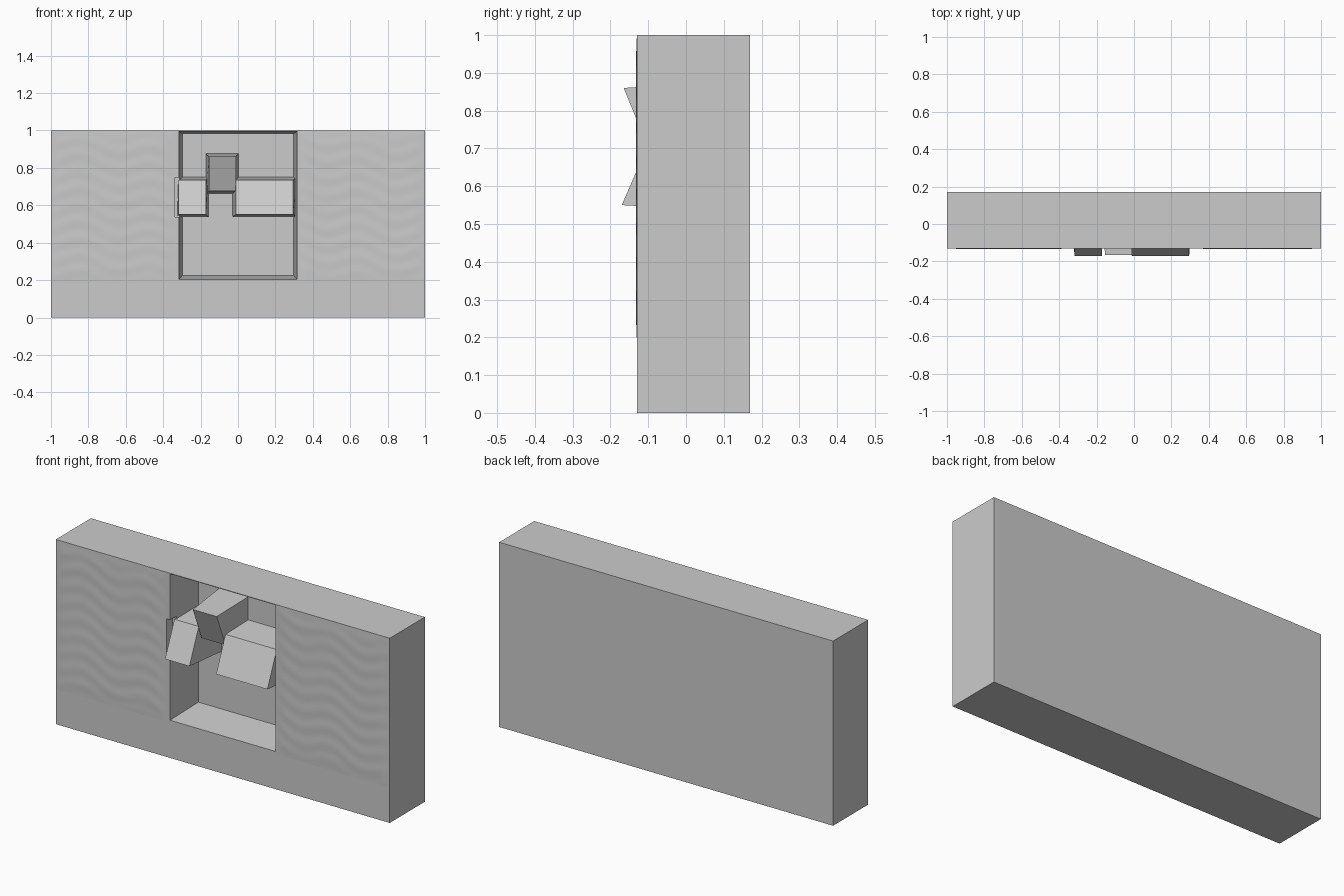
import bpy, bmesh, math

cube = bpy.data.objects.get("Cube")
if cube:
    bpy.data.objects.remove(cube, do_unlink=True)

grey = bpy.data.materials.new("stone_grey")
grey.use_nodes = True
colour = (0.6, 0.6, 0.6, 1)
grey.diffuse_color = colour
for node in grey.node_tree.nodes:
    if node.type == 'BSDF_PRINCIPLED':
        node.inputs["Base Color"].default_value = colour

WALL_FRONT, WALL_BACK = -0.13, 0.17
POCKET_BACK = 0.085


def add_object(name, bm):
    bmesh.ops.recalc_face_normals(bm, faces=bm.faces)
    mesh = bpy.data.meshes.new(name)
    bm.to_mesh(mesh)
    bm.free()
    mesh.materials.append(grey)
    obj = bpy.data.objects.new(name, mesh)
    bpy.context.collection.objects.link(obj)
    return obj


def block(name, front, back, y_low, y_high, y_back):
    """Tapered block; front and back are (x0, x1, z0, z1) rectangles.
    The front leans from y_low at its bottom to y_high at its top."""
    bm = bmesh.new()
    rings = []
    for (x0, x1, z0, z1), lo, hi in ((front, y_low, y_high), (back, y_back, y_back)):
        corners = ((x0, lo, z0), (x1, lo, z0), (x1, hi, z1), (x0, hi, z1))
        rings.append([bm.verts.new(c) for c in corners])
    a, b = rings
    bm.faces.new(a)
    bm.faces.new(b[::-1])
    for i in range(4):
        j = (i + 1) % 4
        bm.faces.new((a[i], b[i], b[j], a[j]))
    return add_object(name, bm)


def cut(target, cutter):
    mod = target.modifiers.new("cut", 'BOOLEAN')
    mod.operation, mod.solver, mod.object = 'DIFFERENCE', 'EXACT', cutter
    bpy.context.view_layer.objects.active = target
    bpy.ops.object.modifier_apply(modifier=mod.name)
    bpy.data.objects.remove(cutter, do_unlink=True)


# Wall slab with a drafted pocket and a side notch
slab = (-1, 1, 0, 1)
wall = block("wall", slab, slab, WALL_FRONT, WALL_FRONT, WALL_BACK)
pocket = block("pocket_cutter", (-0.317, 0.317, 0.203, 0.997),
               (-0.297, 0.297, 0.225, 0.98), -0.14, -0.14, POCKET_BACK)
cut(wall, pocket)
side = (-0.336, -0.25, 0.537, 0.748)
cut(wall, block("notch_cutter", side, side, -0.2, -0.2, -0.08))

# Blocks standing in the pocket, each with a leaning front
END = POCKET_BACK + 0.02
block("left_block", (-0.318, -0.172, 0.55, 0.735),
      (-0.338, -0.158, 0.535, 0.752), -0.17, -0.09, END)
block("right_block", (-0.012, 0.295, 0.55, 0.735),
      (-0.032, 0.312, 0.535, 0.752), -0.17, -0.09, END)
block("middle_block", (-0.155, -0.012, 0.677, 0.86),
      (-0.172, 0.003, 0.66, 0.877), -0.09, -0.165, END)


# Shallow weathered relief on the wall face
def relief(name, x0, x1, z0, z1):
    bm = bmesh.new()
    nx, nz = 50, 60
    grid = []
    for i in range(nx + 1):
        column = []
        for k in range(nz + 1):
            u, v = i / nx, k / nz
            x, z = x0 + (x1 - x0) * u, z0 + (z1 - z0) * v
            ripple = math.sin(9 * x + 70 * z + 2 * math.sin(17 * x)) * 0.0007
            fade = min(1, 12 * min(u, 1 - u, v, 1 - v))
            column.append(bm.verts.new((x, WALL_FRONT - (0.002 + ripple) * fade, z)))
        grid.append(column)
    for i in range(nx):
        for k in range(nz):
            bm.faces.new((grid[i][k], grid[i + 1][k],
                          grid[i + 1][k + 1], grid[i][k + 1]))
    obj = add_object(name, bm)
    for poly in obj.data.polygons:
        poly.use_smooth = True
    # Keep the open sheet facing forward
    if obj.data.polygons[0].normal.y > 0:
        obj.data.flip_normals()


relief("left_relief", -1, -0.34, 0.19, 1)
relief("right_relief", 0.32, 1, 0.19, 1)
